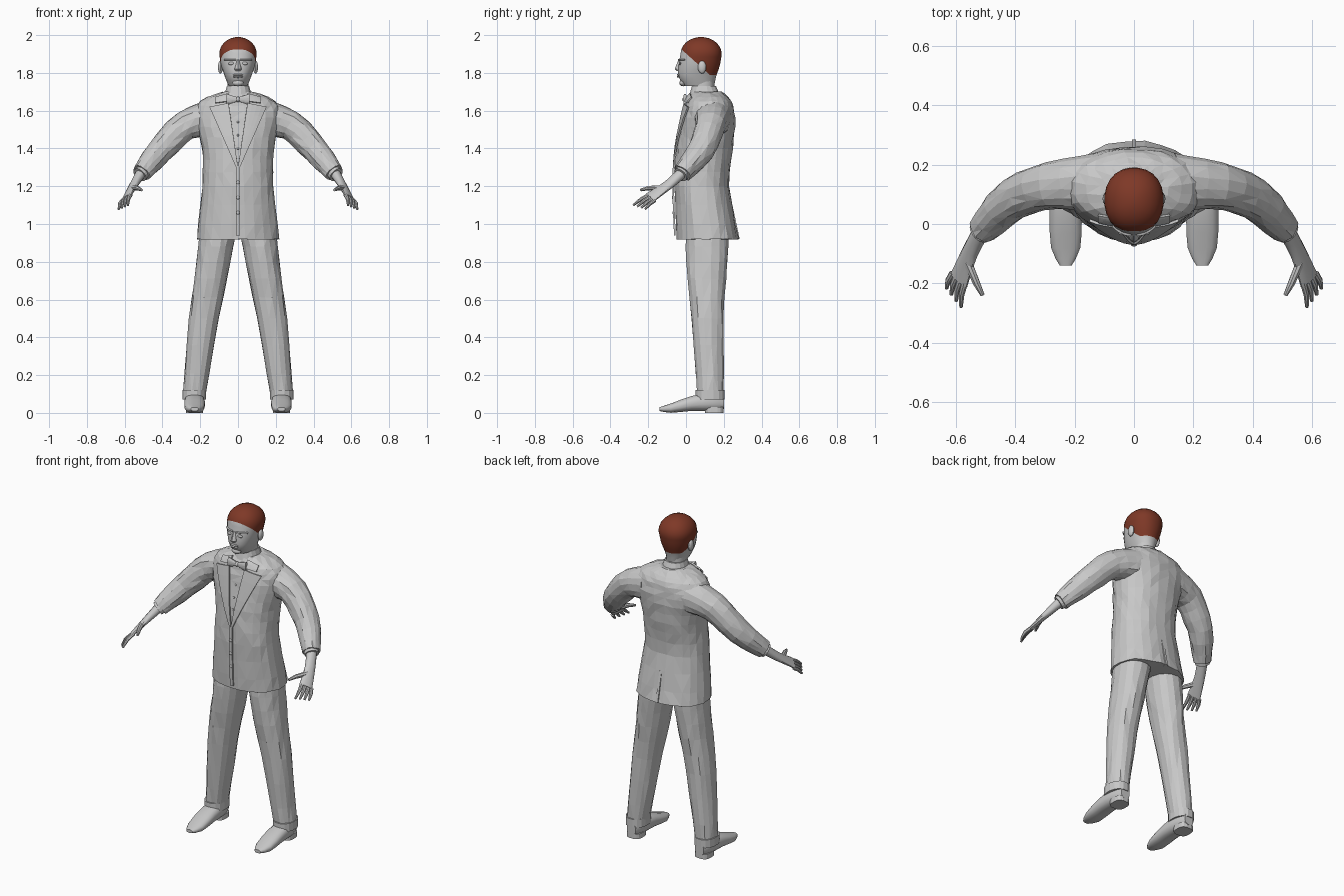
import bpy, bmesh, math, random
from mathutils import Vector

random.seed(4)
cube = bpy.data.objects.get("Cube")
if cube:
    bpy.data.objects.remove(cube)


def material(name, red, green, blue):
    made = bpy.data.materials.new(name)
    made.use_nodes = True
    made.diffuse_color = (red, green, blue, 1)
    shader = made.node_tree.nodes["Principled BSDF"]
    shader.inputs["Base Color"].default_value = (red, green, blue, 1)
    return made


GREY = material("light grey", 0.58, 0.58, 0.58)
HAIR = material("red brown hair", 0.21, 0.04, 0.02)


def finish(name, bm, mirror=False, smooth=False):
    """Turn a bmesh into a named object, optionally mirrored across x."""
    bmesh.ops.recalc_face_normals(bm, faces=bm.faces)
    mesh = bpy.data.meshes.new(name)
    bm.to_mesh(mesh)
    bm.free()
    part = bpy.data.objects.new(name, mesh)
    bpy.context.collection.objects.link(part)
    mesh.materials.append(GREY)
    if mirror:
        part.modifiers.new("mirror", "MIRROR").use_mirror_merge = False
    if smooth:
        bpy.ops.object.select_all(action="DESELECT")
        part.select_set(True)
        bpy.context.view_layer.objects.active = part
        bpy.ops.object.shade_smooth_by_angle(angle=math.radians(40))
    return part


def refine(rows, steps=3):
    """Add rows along a smooth curve through the given rows."""
    result = []
    last = len(rows) - 1
    for i in range(last):
        before, after = rows[max(i - 1, 0)], rows[min(i + 2, last)]
        for k in range(steps):
            t = k / steps
            result.append([b + t / 2 * (c - a + t * (2 * a - 5 * b + 4 * c - d + t * (3 * b - 3 * c + d - a)))
                           for a, b, c, d in zip(before, rows[i], rows[i + 1], after)])
    return result + [list(rows[last])]


def power(value, exponent):
    return math.copysign(abs(value) ** (2 / exponent), value)


def loft(rings, sides=16, exponent=2.2, jitter=0.0):
    """Skin a list of (centre, u, v) superellipse rings; jitter gives creased cloth."""
    bm = bmesh.new()
    loops = []
    for centre, u, v in rings:
        loop = []
        for i in range(sides):
            angle = math.tau * (i + 0.5) / sides
            point = centre + u * power(math.cos(angle), exponent) + v * power(math.sin(angle), exponent)
            crease = Vector([random.uniform(-jitter, jitter) for _ in range(3)])
            loop.append(bm.verts.new(point + crease))
        loops.append(loop)
    for lower, upper in zip(loops, loops[1:]):
        for i in range(sides):
            j = (i + 1) % sides
            bm.faces.new((lower[i], lower[j], upper[j], upper[i]))
    bm.faces.new(loops[0])
    bm.faces.new(loops[-1])
    if jitter:
        bmesh.ops.triangulate(bm, faces=bm.faces)
    return bm


def levels(rows):
    """Horizontal rings from rows of height, half width, front, back and side offset."""
    rings = []
    for z, width, front, back, *offset in rows:
        centre = Vector((sum(offset), (front + back) / 2, z))
        rings.append((centre, Vector((width, 0, 0)), Vector((0, (back - front) / 2, 0))))
    return rings


def tube(rows, across=Vector((0, 1, 0))):
    """Rings square to a path; each row is a point, a width and maybe a thickness."""
    points = [Vector(row[:3]) for row in rows]
    rings = []
    for i, row in enumerate(rows):
        ahead = points[min(i + 1, len(points) - 1)]
        along = (ahead - points[max(i - 1, 0)]).normalized()
        side = (across - along * along.dot(across)).normalized()
        rings.append((points[i], side * row[3], along.cross(side) * row[-1]))
    return rings


def front_of(rows, x, z, exponent=2.2):
    """Front surface y of a body made of level rows."""
    low, high = next(pair for pair in zip(rows, rows[1:]) if pair[1][0] >= z)
    mix = (z - low[0]) / (high[0] - low[0])
    _, width, front, back = [a + (b - a) * mix for a, b in zip(low, high)]
    reach = (1 - min(abs(x) / width, 1) ** exponent) ** (1 / exponent)
    return (front + back) / 2 - (back - front) / 2 * reach


def ellipsoid(name, centre, size, mirror=False):
    bm = bmesh.new()
    bmesh.ops.create_uvsphere(bm, u_segments=12, v_segments=8, radius=1)
    bmesh.ops.scale(bm, vec=size, verts=bm.verts)
    bmesh.ops.translate(bm, vec=centre, verts=bm.verts)
    finish(name, bm, mirror, True)


def plate(name, inner_top, inner_end, outer_top, outer_end, mirror=True):
    """Cloth panel lying on the jacket front, spanned between two straight edges."""
    bm = bmesh.new()
    bmesh.ops.create_grid(bm, x_segments=4, y_segments=6, size=0.5)
    corners = [Vector(corner) for corner in (inner_top, inner_end, outer_top, outer_end)]
    for vert in bm.verts:
        across, down = vert.co.x + 0.5, vert.co.y + 0.5
        inner = corners[0].lerp(corners[1], down)
        x, z = inner.lerp(corners[2].lerp(corners[3], down), across)
        vert.co = (x, front_of(BODY, x, z) - 0.008, z)
    thickness = finish(name, bm, mirror).modifiers.new("thickness", "SOLIDIFY")
    thickness.thickness = 0.009
    thickness.offset = 0


# Jacket body and sleeves
BODY = refine([(0.92, 0.22, -0.05, 0.28), (1.2, 0.19, -0.06, 0.23), (1.4, 0.19, -0.05, 0.25),
               (1.56, 0.23, -0.02, 0.26), (1.65, 0.2, 0, 0.24), (1.7, 0.08, 0.03, 0.19)])
finish("jacket_body", loft(levels(BODY), sides=24, jitter=0.003))
sleeve = refine([(0.13, 0.14, 1.56, 0.1), (0.28, 0.13, 1.52, 0.08),
                 (0.41, 0.08, 1.39, 0.07), (0.51, -0.02, 1.27, 0.05)])
finish("sleeves", loft(tube(sleeve), jitter=0.003), mirror=True)
finish("shirt_cuffs", loft(tube([(0.49, 0, 1.29, 0.04), (0.52, -0.03, 1.26, 0.04)])), mirror=True)

# Lapels, collar, front edge, back vent and buttons
plate("lapels", (0.05, 1.64), (0, 1.3), (0.15, 1.62), (0.01, 1.3))
plate("jacket_collar", (0.05, 1.69), (0.05, 1.65), (0.12, 1.67), (0.12, 1.64))
plate("jacket_front_edge", (-0.01, 1.3), (-0.01, 0.94), (0.01, 1.3), (0.01, 0.94), mirror=False)
finish("back_vent", loft(levels([(0.92, 0.01, 0.25, 0.29), (1.1, 0.01, 0.22, 0.25)]), sides=4))
for i in range(3):
    low, high = 1.06 + i * 0.08, 1.4 + i * 0.07
    ellipsoid("jacket_button", (0, front_of(BODY, 0, low) - 0.01, low), (0.01, 0.006, 0.01))
    ellipsoid("shirt_stud", (0, front_of(BODY, 0, high), high), (0.006, 0.005, 0.006))

# Shirt collar and bow tie
finish("shirt_collar", loft(levels([(1.66, 0.08, 0.01, 0.19), (1.73, 0.06, 0.03, 0.16)])))
bow = front_of(BODY, 0, 1.66) - 0.01
finish("bow_tie_wings", loft(tube([(0, bow, 1.66, 0.01, 0.01), (0.06, bow, 1.66, 0.01, 0.03)])), mirror=True)
ellipsoid("bow_tie_knot", (0, bow, 1.66), (0.013, 0.015, 0.014))

# Trousers and turn-ups
legs = refine([(1, 0.1, 0, 0.23, 0.1), (0.8, 0.09, 0, 0.22, 0.13),
               (0.5, 0.08, 0.03, 0.2, 0.18), (0.1, 0.06, 0.06, 0.2, 0.23)])
finish("trouser_legs", loft(levels(legs), jitter=0.003), mirror=True)
finish("trouser_turn_ups", loft(levels([(z, 0.063, 0.05, 0.206, 0.232) for z in (0.12, 0.07)])), mirror=True)

# Shoes, lofted from toe to heel by half width, sole and top
shoe = refine([(-0.14, 0.02, 0.01, 0.03), (-0.08, 0.05, 0, 0.05), (0.03, 0.055, 0.01, 0.09),
               (0.14, 0.05, 0.01, 0.11), (0.2, 0.03, 0.02, 0.09)], steps=2)
shoe_rings = [(Vector((0.23, y, (sole + top) / 2)), Vector((width, 0, 0)), Vector((0, 0, (top - sole) / 2)))
              for y, width, sole, top in shoe]
finish("shoes", loft(shoe_rings, exponent=2.5), mirror=True, smooth=True)
finish("shoe_heels", loft(levels([(z, 0.046, 0.1, 0.2, 0.23) for z in (0, 0.03)]), exponent=3), mirror=True)

# Hands, with the fingers fanned by rule
ACROSS = Vector((-0.7, -0.5, 0.5))
palm = refine([(0.5, 0, 1.29, 0.03, 0.03), (0.55, -0.09, 1.21, 0.03, 0.02), (0.59, -0.19, 1.14, 0.04, 0.01)])
finish("palms", loft(tube(palm, ACROSS), sides=12), mirror=True, smooth=True)
for i, finger in enumerate(("index", "middle", "ring", "little")):
    spread = ACROSS * (0.03 - 0.02 * i)
    base = Vector((0.59, -0.18, 1.14)) + spread
    tip = base + Vector((0.02, -0.08, -0.06)) * (1 - 0.1 * i) + spread * 0.3
    knuckle = base.lerp(tip, 0.5) + Vector((0.005, 0, 0.005))
    rings = tube([(*base, 0.011), (*knuckle, 0.01), (*tip, 0.006)], ACROSS)
    finish(finger + "_fingers", loft(rings, sides=8), mirror=True, smooth=True)
thumb = [(0.56, -0.13, 1.19, 0.015), (0.53, -0.2, 1.19, 0.012), (0.51, -0.24, 1.18, 0.007)]
finish("thumbs", loft(tube(thumb, ACROSS), sides=8), mirror=True, smooth=True)

# Neck, and a head with a domed crown whose faces are cut along the hairline
finish("neck", loft(levels([(z, 0.056, 0.03, 0.15) for z in (1.66, 1.77)])), smooth=True)
HEAD = refine([(1.73, 0.05, -0.01, 0.15), (1.78, 0.07, -0.04, 0.16), (1.84, 0.09, -0.04, 0.18), (1.9, 0.1, -0.03, 0.19)])
for k in range(1, 7):
    rise, shrink = math.sin(k * math.pi / 13), math.cos(k * math.pi / 13)
    HEAD.append([1.9 + 0.09 * rise, 0.1 * shrink, 0.08 - 0.11 * shrink, 0.08 + 0.11 * shrink])
bm = loft(levels(HEAD), sides=24)
brow_line, nape_line = (Vector((0, -0.03, 1.93)), Vector((0, 0.9, 1))), (Vector((0, 0, 1.79)), Vector((0, 0, 1)))
for point, normal in (brow_line, nape_line):
    bmesh.ops.bisect_plane(bm, geom=bm.verts[:] + bm.edges[:] + bm.faces[:], plane_co=point, plane_no=normal)
for face in bm.faces:
    middle = face.calc_center_median()
    face.material_index = int(all((middle - point).dot(normal) > 0 for point, normal in (brow_line, nape_line)))
finish("head", bm, smooth=True).data.materials.append(HAIR)

# Face features
nose = [(1.87, 0.008, -0.04, 0), (1.82, 0.02, -0.06, 0), (1.81, 0.017, -0.05, 0)]
finish("nose", loft(levels(nose), sides=10), smooth=True)
for name, z in (("upper_lip", 1.79), ("lower_lip", 1.78)):
    ellipsoid(name, (0, -0.035, z), (0.027, 0.014, 0.006))
ellipsoid("chin", (0, -0.015, 1.747), (0.03, 0.02, 0.018))
ellipsoid("ears", (0.093, 0.085, 1.83), (0.013, 0.022, 0.034), mirror=True)
brow = [(x, front_of(HEAD, x, 1.87), 1.87, 0.007, 0.005) for x in (0.01, 0.03, 0.05, 0.07)]
finish("brows", loft(tube(brow), sides=8), mirror=True, smooth=True)
ellipsoid("eyelids", (0.036, front_of(HEAD, 0.036, 1.85), 1.85), (0.017, 0.006, 0.008), mirror=True)
